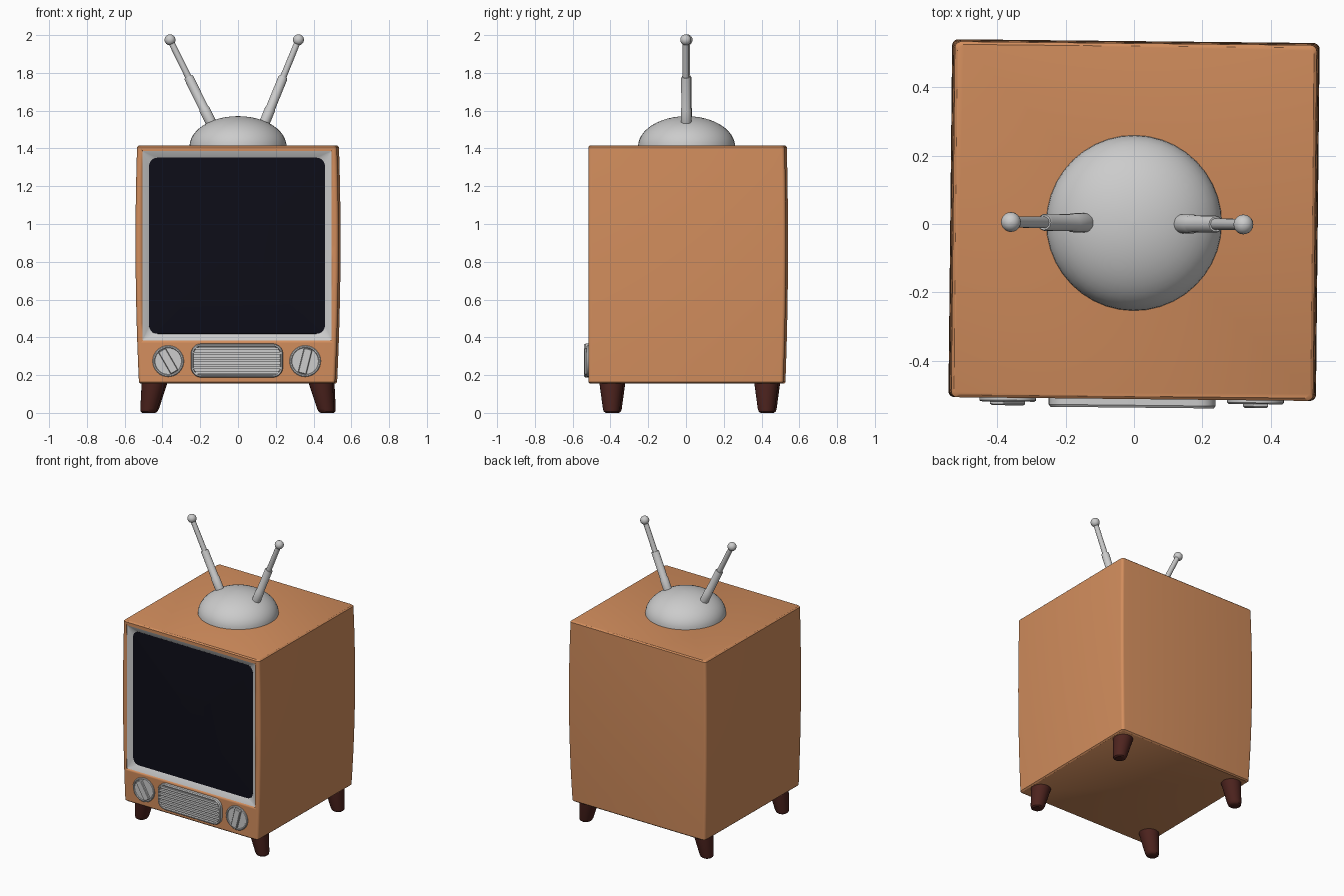
import bpy, bmesh
from math import pi, sin, cos, radians
from mathutils import Vector, Matrix

if "Cube" in bpy.data.objects:
    bpy.data.objects.remove(bpy.data.objects["Cube"])


def material(name, color):
    m = bpy.data.materials.new(name)
    m.diffuse_color = (*color, 1)
    m.use_nodes = True
    m.node_tree.nodes["Principled BSDF"].inputs["Base Color"].default_value = m.diffuse_color
    return m


WOOD = material("orange_wood", (0.65, 0.27, 0.11))
DARK = material("dark_wood", (0.075, 0.017, 0.013))
GLASS = material("dark_glass", (0.004, 0.004, 0.009))


def loft(name, loops, mat=None, angle=35):
    """Skin equal-length loops into a closed solid."""
    bm = bmesh.new()
    rows = [[bm.verts.new(p) for p in lp] for lp in loops]
    n = len(rows[0])
    for a, b in zip(rows, rows[1:]):
        for i in range(n):
            bm.faces.new((a[i], a[(i + 1) % n], b[(i + 1) % n], b[i]))
    bm.faces.new(rows[0])
    bm.faces.new(rows[-1])
    bmesh.ops.recalc_face_normals(bm, faces=bm.faces)
    me = bpy.data.meshes.new(name)
    bm.to_mesh(me)
    bm.free()
    ob = bpy.data.objects.new(name, me)
    bpy.context.collection.objects.link(ob)
    if mat:
        me.materials.append(mat)
    bpy.ops.object.select_all(action='DESELECT')
    ob.select_set(True)
    bpy.context.view_layer.objects.active = ob
    bpy.ops.object.shade_smooth_by_angle(angle=radians(angle))
    return ob


def rounded(w, h, r, seg=5):
    """Rounded rectangle as 2D points."""
    pts = []
    for k, (sx, sy) in enumerate([(1, 1), (-1, 1), (-1, -1), (1, -1)]):
        for i in range(seg + 1):
            a = (k + i / seg) * pi / 2
            pts.append((sx * (w / 2 - r) + r * cos(a), sy * (h / 2 - r) + r * sin(a)))
    return pts


def panel(y, w, h, r, cx=0, cz=0, tilt=0):
    """Rounded rectangle facing the front, at depth y."""
    c, s = cos(tilt), sin(tilt)
    return [(cx + x * c - z * s, y, cz + x * s + z * c) for x, z in rounded(w, h, r)]


def ring(centre, axis, r, n=24):
    q = Vector(axis).to_track_quat('Z', 'Y')
    return [Vector(centre) + q @ Vector((r * cos(2 * pi * i / n), r * sin(2 * pi * i / n), 0))
            for i in range(n)]


# Cabinet: gently bulging box with softened edges
Z0, Z1 = 0.155, 1.415


def cabinet_loop(t, inset=0):
    b = 4 * t * (1 - t)
    hx = 0.519 + 0.010 * t + 0.013 * b - inset
    front, back = -0.512 + inset, 0.521 + 0.007 * t + 0.010 * b - inset
    cy = (front + back) / 2
    return [(x, y + cy, Z0 + t * (Z1 - Z0)) for x, y in rounded(2 * hx, back - front, 0.018)]


loops = [cabinet_loop(0, 0.008)] + [cabinet_loop(0.006 + 0.988 * i / 12) for i in range(13)]
cabinet = loft("cabinet", loops + [cabinet_loop(1, 0.008)], WOOD)

# Screen opening cut into the cabinet front
SZ = 0.885
cutter = loft("screen_cutter", [panel(-0.6, 1.0, 1.002, 0.006, 0, SZ), panel(-0.475, 1.0, 1.002, 0.006, 0, SZ)])
cutter.hide_render = True
cutter.hide_viewport = True
cut = cabinet.modifiers.new("opening", 'BOOLEAN')
cut.operation, cut.object, cut.solver = 'DIFFERENCE', cutter, 'EXACT'

# Sloping bezel and slightly domed glass
loft("screen_bezel", [panel(-0.465, 1.004, 1.006, 0.006, 0, SZ), panel(-0.509, 1.004, 1.006, 0.006, 0, SZ),
                      panel(-0.506, 0.99, 0.99, 0.006, 0, SZ),
                      panel(-0.489, 0.93, 0.93, 0.045, 0, SZ), panel(-0.480, 0.93, 0.93, 0.045, 0, SZ)])
loft("screen", [panel(-0.478, 0.934, 0.934, 0.045, 0, SZ)] +
     [panel(-0.490 - 0.010 * (1 - k * k), 0.932 * k, 0.932 * k, 0.045 * k, 0, SZ)
      for k in (1, 0.8, 0.6, 0.4, 0.2)], GLASS)

# Speaker grille: rounded frame with horizontal slats
GZ = 0.277
loft("speaker_frame", [panel(y, w, h, r, 0, GZ) for y, w, h, r in [
    (-0.49, 0.488, 0.18, 0.055), (-0.530, 0.488, 0.18, 0.055), (-0.537, 0.478, 0.17, 0.05),
    (-0.537, 0.464, 0.156, 0.043), (-0.517, 0.458, 0.150, 0.04)]])
for i in range(6):
    dz = (i - 2.5) * 0.025
    w = 0.44 if i in (0, 5) else 0.462
    loft(f"speaker_slat_{i + 1}", [panel(-0.51, w, 0.015, 0.004, 0, GZ + dz),
                                   panel(-0.534, w, 0.015, 0.004, 0, GZ + dz)])

# Dials: rimmed disc with a grip bar
for side, x, tilt in (("left", -0.364, 30), ("right", 0.361, -14)):
    loft(f"{side}_dial", [ring((x, y, GZ - 0.003), (0, -1, 0), r, 32) for y, r in [
        (-0.49, 0.083), (-0.519, 0.083), (-0.523, 0.079), (-0.523, 0.073), (-0.518, 0.070)]])
    loft(f"{side}_dial_grip", [panel(y, w, h, 0.006, x, GZ - 0.003, radians(tilt)) for y, w, h in [
        (-0.51, 0.045, 0.136), (-0.530, 0.045, 0.136), (-0.534, 0.038, 0.128)]])

# Legs: tapered and splayed sideways
for sx, side in ((-1, "left"), (1, "right")):
    for y, end in ((-0.39, "front"), (0.43, "back")):
        loft(f"{end}_{side}_leg", [ring((sx * x, y, z), (0, 0, 1), r) for x, z, r in [
            (0.438, 0.18, 0.067), (0.468, 0.022, 0.045), (0.471, 0.007, 0.040), (0.472, 0, 0.030)]], DARK)

# Antenna base dome
loft("antenna_dome", [ring((0, 0.003, 1.41 + 0.161 * sin(a)), (0, 0, 1), 0.257 * cos(a), 40)
                      for a in [i * pi / 2 / 12.1 for i in range(13)]])

# Telescopic antennas with ball tips
for side, base, tip in (("left", (-0.142, 0.002, 1.535), (-0.36, 0.002, 1.975)),
                        ("right", (0.140, 0.002, 1.535), (0.32, 0.002, 1.975))):
    b, d = Vector(base), Vector(tip) - Vector(base)
    loft(f"{side}_antenna", [ring(b + d * t, d, r, 20) for t, r in [
        (0, 0.028), (0.17, 0.028), (0.18, 0.025), (0.54, 0.025), (0.555, 0.022), (0.555, 0.017), (1, 0.016)]])
    loft(f"{side}_antenna_ball", [ring(b + d - Vector((0, 0, 0.029 * cos(a))), (0, 0, 1), 0.029 * sin(a), 20)
                                  for a in [0.03 + (pi - 0.06) * i / 12 for i in range(13)]])

# The whole set is turned very slightly
for ob in bpy.data.objects:
    ob.data.transform(Matrix.Rotation(radians(-0.6), 4, 'Z'))
